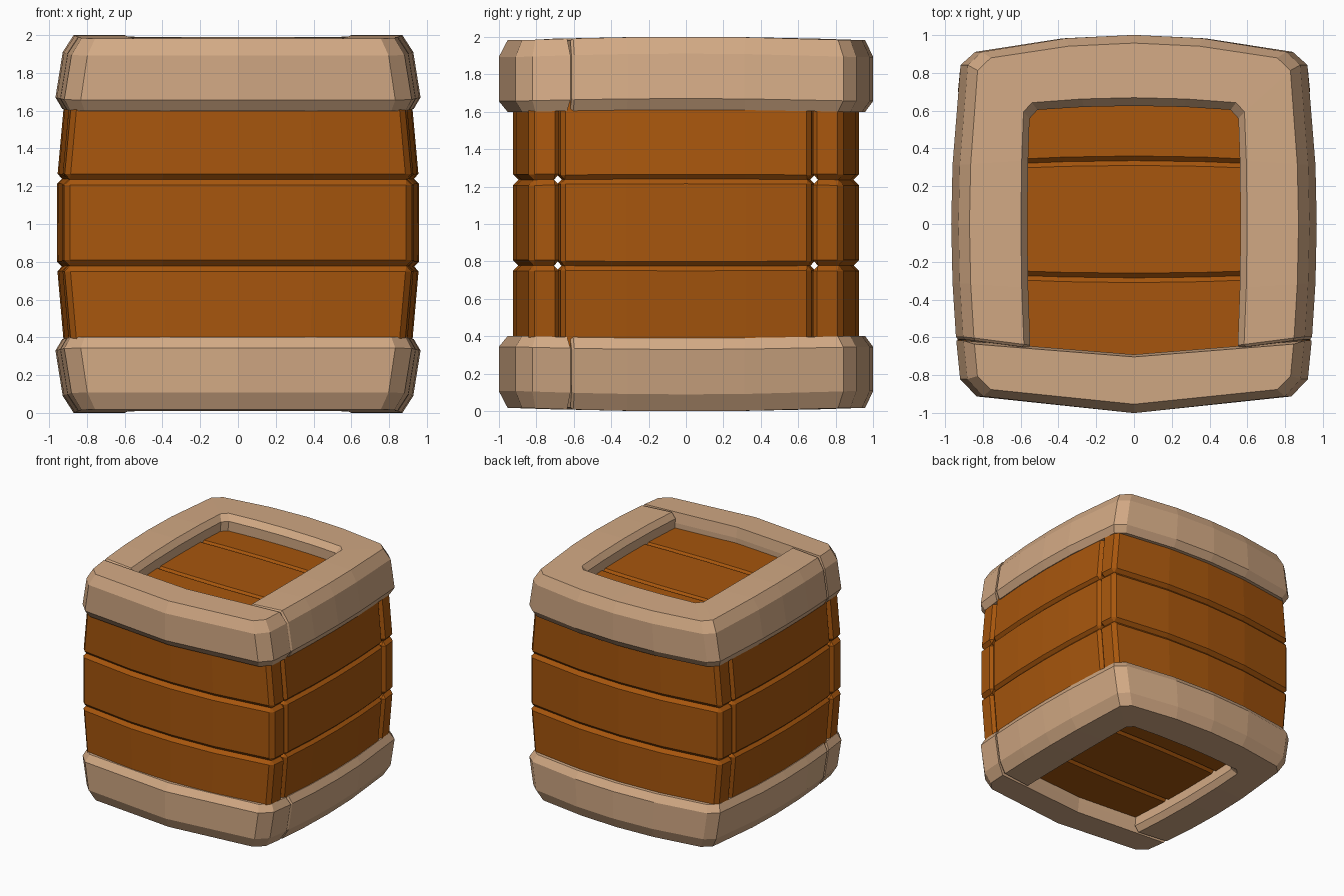
import bpy, bmesh
from mathutils import Vector

if "Cube" in bpy.data.objects:
    bpy.data.objects.remove(bpy.data.objects["Cube"])


def material(name, rgb):
    m = bpy.data.materials.new(name)
    m.diffuse_color = (*rgb, 1)
    m.use_nodes = True
    m.node_tree.nodes["Principled BSDF"].inputs["Base Color"].default_value = m.diffuse_color
    return m


TAN = material("tan_frame", (0.645, 0.397, 0.231))
WOOD = material("orange_wood", (0.386, 0.093, 0.004))


def bulge(co):
    """Swell the straight crate into a soft barrel-like box."""
    x, y, z = co.x, co.y, co.z - 1
    return Vector((x * (1 - 0.055 * y * y - 0.1 * z * z),
                   y * (1 - 0.103 * x * x),
                   1 + z * (1 - 0.02 * y * y)))


def finish(name, bm, mat, flip=False):
    """Optionally mirror top to bottom, bulge, and make a flat-shaded object."""
    for v in bm.verts:
        if flip:
            v.co.z = 2 - v.co.z
        v.co = bulge(v.co)
    bmesh.ops.recalc_face_normals(bm, faces=bm.faces)
    me = bpy.data.meshes.new(name)
    bm.to_mesh(me)
    bm.free()
    me.materials.append(mat)
    bpy.context.collection.objects.link(bpy.data.objects.new(name, me))


def loft(rings):
    """Skin a list of equal rings and cap both ends."""
    bm = bmesh.new()
    vs = [[bm.verts.new(p) for p in r] for r in rings]
    n = len(vs[0])
    for a, b in zip(vs, vs[1:]):
        for i in range(n):
            j = (i + 1) % n
            bm.faces.new((a[i], a[j], b[j], b[i]))
    bm.faces.new(vs[0])
    bm.faces.new(vs[-1])
    return bm


def plank(name, lo, hi, bevel, axis, cuts, flip=False):
    """Bevelled box, cut across its length so it can bend."""
    bm = bmesh.new()
    bmesh.ops.create_cube(bm, size=1)
    for v in bm.verts:
        v.co = Vector([(l + h) / 2 + c * (h - l) for l, h, c in zip(lo, hi, v.co)])
    bmesh.ops.bevel(bm, geom=bm.edges[:], offset=bevel, segments=1, affect='EDGES')
    for c in cuts:
        p, n = Vector((0, 0, 0)), Vector((0, 0, 0))
        p[axis], n[axis] = c, 1
        bmesh.ops.bisect_plane(bm, geom=bm.verts[:] + bm.edges[:] + bm.faces[:],
                               plane_co=p, plane_no=n)
    finish(name, bm, WOOD, flip)


# U-shaped frame: outer and inner plan points of the right half, front to back
HALF = [((1.012, -0.682), (0.62, -0.682)), ((1.012, -0.667), (0.62, -0.667)),
        ((1.012, -0.35), (0.62, -0.35)), ((1.012, 0), (0.62, 0)),
        ((1.012, 0.35), (0.62, 0.35)), ((1.012, 0.94), (0.62, 0.58)),
        ((0.933, 1), (0.575, 0.625)), ((0.42, 1), (0.3, 0.625))]


def section(o, i):
    """Chamfered cross-section of the frame between two plan points."""
    o, i = Vector(o), Vector(i)
    pts = [(0, 1.67), (0, 1.91), (0.115, 2), (0.885, 2),
           (1, 1.95), (1, 1.65), (0.885, 1.61), (0.115, 1.61)]
    return [Vector((*o.lerp(i, t), z)) for t, z in pts]


def u_frame(name, flip):
    left = [((-o[0], o[1]), (-i[0], i[1])) for o, i in reversed(HALF)]
    rings = [section(o, i) for o, i in HALF + [((0, 1), (0, 0.625))] + left]
    for k in (0, -1):                       # small chamfer on the free ends
        mid = sum(rings[k], Vector()) / 8
        rings[k] = [p.lerp(mid, 0.06) for p in rings[k]]
    finish(name, loft(rings), TAN, flip)


# Front beam: stacked plan outlines, inset at top and bottom
def front_beam(name, flip):
    full = [(1.012, -0.69), (1.012, -0.917), (0.925, -1), (0, -1)]
    inset = [(0.967, -0.703), (0.967, -0.89), (0.89, -0.953), (0, -0.953)]

    def ring(h, z):
        plan = h + [(-x, y) for x, y in reversed(h[:3])] + [(0, h[0][1])]
        return [Vector((x, y, z)) for x, y in plan]
    finish(name, loft([ring(inset, 1.61), ring(full, 1.67),
                       ring(full, 1.91), ring(inset, 2)]), TAN, flip)


for side, flip in (("top", False), ("bottom", True)):
    u_frame(side + "_frame", flip)
    front_beam(side + "_front_beam", flip)
    # recessed panel planks inside the frame
    for k, (a, b) in enumerate([(-0.73, -0.285), (-0.285, 0.335), (0.335, 0.73)]):
        plank(f"{side}_plank_{k}", (-0.72, a, 1.76), (0.72, b, 1.865), 0.025,
              0, (-0.4, 0, 0.4), flip)

# wall planks in three rows
for k in range(3):
    z0, z1 = 0.31 + 0.465 * k, 0.775 + 0.465 * k
    for s, name in ((-1, "front"), (1, "back")):
        ys = sorted((s * 0.745, s * 0.925))
        plank(f"{name}_plank_{k}", (-0.967, ys[0], z0), (0.967, ys[1], z1), 0.03,
              0, (-0.42, 0, 0.42))
    for s, name in ((-1, "left"), (1, "right")):
        xs = sorted((s * 0.78, s * 0.962))
        plank(f"{name}_plank_{k}", (xs[0], -0.737, z0), (xs[1], 0.737, z1), 0.025,
              1, (-0.35, 0, 0.35))
